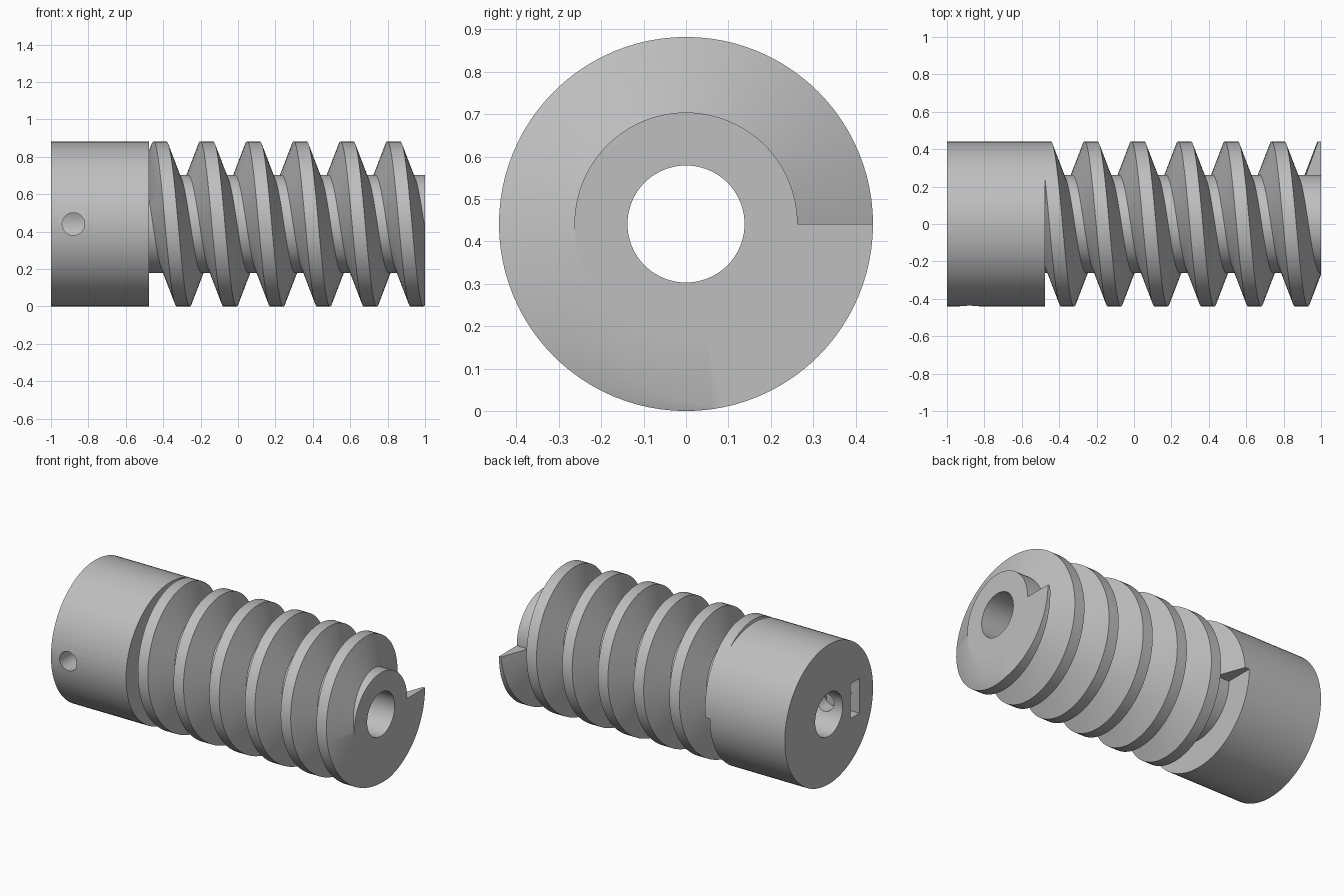
import bpy, bmesh, math
from mathutils import Matrix, Vector

R, ROOT, BORE = 0.441, 0.263, 0.138      # outer, root and bore radii
HUB_END, PITCH, TURNS, SEG = -0.475, 0.25, 6, 96

if "Cube" in bpy.data.objects:
    bpy.data.objects.remove(bpy.data.objects["Cube"], do_unlink=True)

grey = bpy.data.materials.new("light_grey")
grey.use_nodes = True
grey.diffuse_color = (0.52, 0.52, 0.52, 1)
grey.node_tree.nodes["Principled BSDF"].inputs["Base Color"].default_value = grey.diffuse_color


def make(name, bm):
    bmesh.ops.recalc_face_normals(bm, faces=bm.faces)
    mesh = bpy.data.meshes.new(name)
    bm.to_mesh(mesh)
    bm.free()
    obj = bpy.data.objects.new(name, mesh)
    bpy.context.collection.objects.link(obj)
    mesh.materials.append(grey)
    return obj


def point(x, r, turn):
    a = math.tau * turn
    return (x, r * math.cos(a), R + r * math.sin(a))


def bridge(bm, a, b):
    for i in range(len(a)):
        j = (i + 1) % len(a)
        bm.faces.new((a[i], a[j], b[j], b[i]))


def select_only(obj):
    bpy.ops.object.select_all(action='DESELECT')
    obj.select_set(True)
    bpy.context.view_layer.objects.active = obj


# Hub and threaded core: one turned profile with a through bore
profile = [(-1, BORE), (-1, R), (HUB_END, R), (HUB_END, ROOT), (1, ROOT), (1, BORE)]
bm = bmesh.new()
rings = [[bm.verts.new(point(x, r, s / SEG)) for x, r in profile] for s in range(SEG)]
for s in range(SEG):
    bridge(bm, rings[s], rings[(s + 1) % SEG])
body = make("hub_and_core", bm)

# Set screw hole on the front and nut slot in the hub end
bm = bmesh.new()
bmesh.ops.create_cone(bm, cap_ends=True, segments=48, radius1=0.06, radius2=0.06, depth=0.5,
                      matrix=Matrix.Translation((-0.88, -0.27, R)) @ Matrix.Rotation(math.pi / 2, 4, 'X'))
hole = make("screw_hole_cutter", bm)
bm = bmesh.new()
bmesh.ops.create_cube(bm, size=1, matrix=Matrix.Translation((-0.9, -0.26, R))
                      @ Matrix.Diagonal((0.26, 0.09, 0.22, 1)))
slot = make("nut_slot_cutter", bm)
for cutter in (hole, slot):
    cutter.hide_render = True
    mod = body.modifiers.new(cutter.name, 'BOOLEAN')
    mod.operation, mod.solver, mod.object = 'DIFFERENCE', 'EXACT', cutter
    select_only(body)
    bpy.ops.object.modifier_apply(modifier=mod.name)
    bpy.data.objects.remove(cutter, do_unlink=True)

# Thread: trapezoid swept along a helix, trimmed at the hub and the free end
tooth = [(-0.103, ROOT - 0.008), (-0.035, R), (0.035, R), (0.103, ROOT - 0.008)]
bm = bmesh.new()
sections = []
for s in range(TURNS * SEG + 1):
    t = s / SEG
    centre = -0.48 + PITCH * t
    sections.append([bm.verts.new(point(centre + x, r, t)) for x, r in tooth])
for a, b in zip(sections, sections[1:]):
    bridge(bm, a, b)
bm.faces.new(sections[0])
bm.faces.new(sections[-1])
for x, side in ((HUB_END, -1), (1, 1)):
    cut = bmesh.ops.bisect_plane(bm, geom=bm.verts[:] + bm.edges[:] + bm.faces[:], dist=1e-6,
                                 plane_co=Vector((x, 0, 0)), plane_no=Vector((side, 0, 0)),
                                 clear_outer=True)
    rim = [e for e in cut["geom_cut"] if isinstance(e, bmesh.types.BMEdge)]
    bmesh.ops.triangle_fill(bm, edges=rim, use_beauty=True)
thread = make("worm_thread", bm)

for obj in (body, thread):
    select_only(obj)
    bpy.ops.object.shade_smooth_by_angle(angle=math.radians(30))
